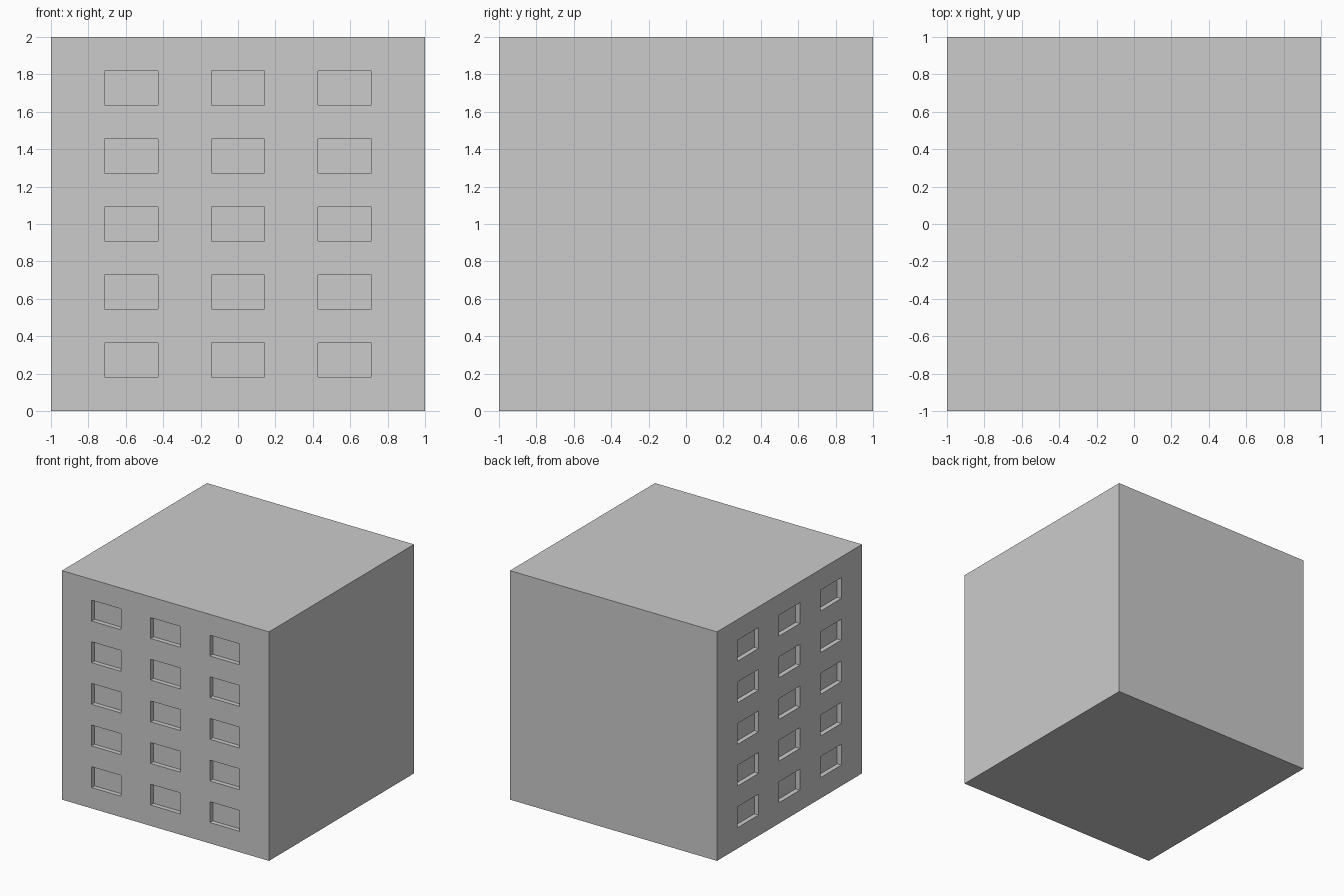
import bpy
import bmesh
from mathutils import Matrix

if "Cube" in bpy.data.objects:
    bpy.data.objects.remove(bpy.data.objects["Cube"])

COLS, ROWS = 3, 5
DEPTH = 0.04
CELL_W, CELL_H = 2 / (2 * COLS + 1), 2 / (2 * ROWS + 1)


def make_object(name, bm):
    mesh = bpy.data.meshes.new(name)
    bm.to_mesh(mesh)
    bm.free()
    obj = bpy.data.objects.new(name, mesh)
    bpy.context.collection.objects.link(obj)
    return obj


def add_box(bm, centre, size):
    bmesh.ops.create_cube(bm, size=1, matrix=Matrix.Translation(centre) @ Matrix.Diagonal((*size, 1)))


# Solid building block
bm = bmesh.new()
add_box(bm, (0, 0, 1), (2, 2, 2))
building = make_object("building", bm)

# Window recess cutters for the front and left walls
bm = bmesh.new()
for col in range(COLS):
    for row in range(ROWS):
        u = -1 + CELL_W * (2 * col + 1.5)
        z = CELL_H * (2 * row + 1.5)
        add_box(bm, (u, -1, z), (CELL_W, 2 * DEPTH, CELL_H))
        add_box(bm, (-1, u, z), (2 * DEPTH, CELL_W, CELL_H))
cutter = make_object("window_cutter", bm)
cutter.hide_render = True
cutter.hide_set(True)

# Recess the windows
cut = building.modifiers.new("windows", 'BOOLEAN')
cut.operation = 'DIFFERENCE'
cut.solver = 'EXACT'
cut.object = cutter
